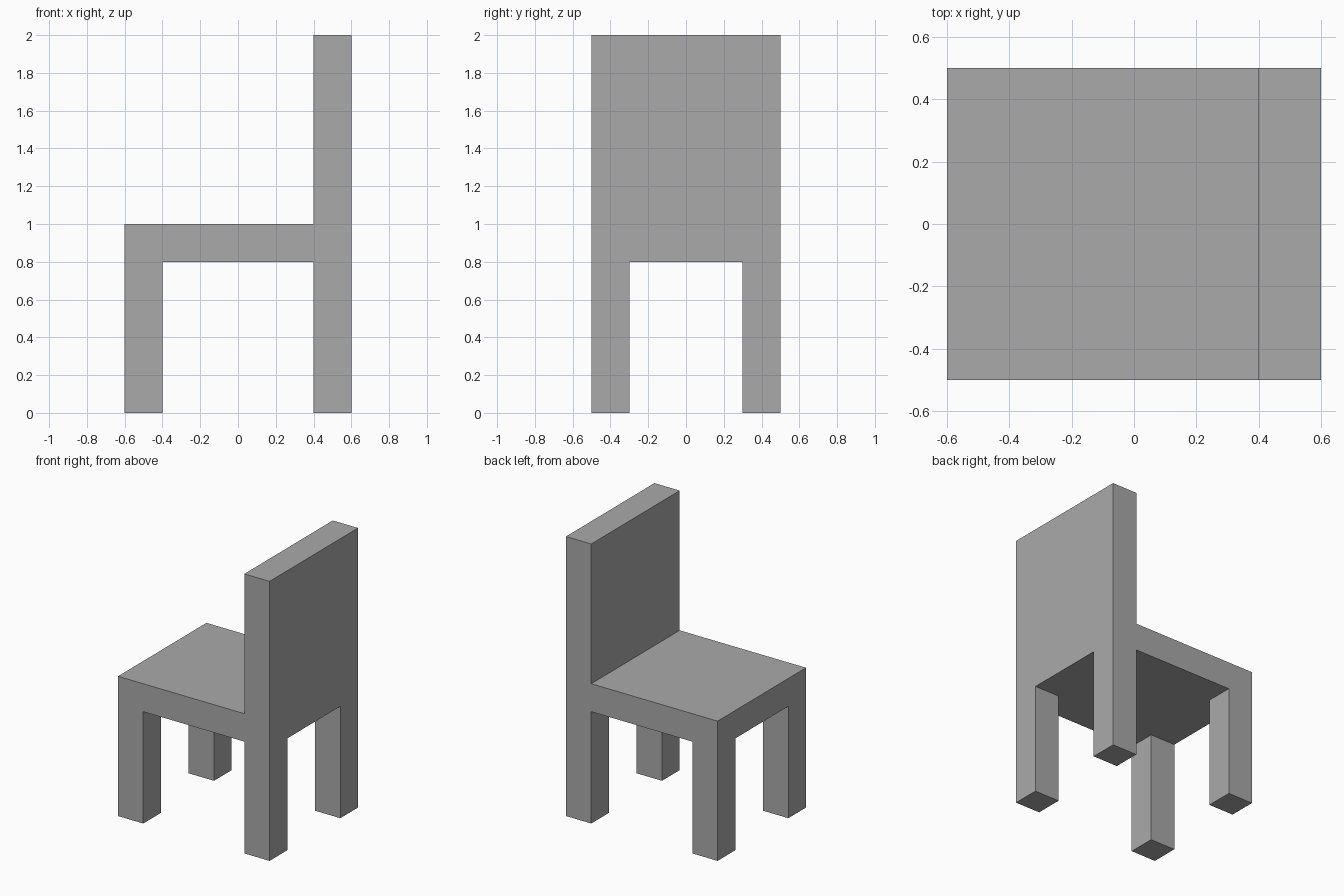
import bpy
import bmesh
from mathutils import Vector

if "Cube" in bpy.data.objects:
    bpy.data.objects.remove(bpy.data.objects["Cube"])

grey = bpy.data.materials.new("grey")
grey.diffuse_color = (0.4, 0.4, 0.4, 1)
grey.use_nodes = True
grey.node_tree.nodes["Principled BSDF"].inputs["Base Color"].default_value = grey.diffuse_color

XS = (-0.6, -0.4, 0.4, 0.6)
YS = (-0.5, -0.3, 0.3, 0.5)
bm = bmesh.new()


def extrude(faces, dz):
    """Extrude a face region along z and return its new cap faces."""
    geom = bmesh.ops.extrude_face_region(bm, geom=faces)["geom"]
    verts = [g for g in geom if isinstance(g, bmesh.types.BMVert)]
    bmesh.ops.translate(bm, verts=verts, vec=Vector((0, 0, dz)))
    bmesh.ops.delete(bm, geom=[f for f in faces if f.is_valid], context='FACES_ONLY')
    return [g for g in geom if isinstance(g, bmesh.types.BMFace)]


# Seat slab: 3 x 3 cells, with leg-sized corners
for z in (0.8, 1.0):
    grid = [[bm.verts.new((x, y, z)) for y in YS] for x in XS]
    for i in range(3):
        for j in range(3):
            bm.faces.new((grid[i][j], grid[i + 1][j],
                          grid[i + 1][j + 1], grid[i][j + 1]))
bmesh.ops.bridge_loops(bm, edges=[e for e in bm.edges if e.is_boundary])


def cells(z, test):
    return [f for f in bm.faces
            if all(abs(v.co.z - z) < 1e-4 for v in f.verts)
            and test(f.calc_center_median())]


# Backrest rises from the +x strip
extrude(cells(1.0, lambda c: c.x > 0.4), 1.0)

# Four legs drop from the corners
extrude(cells(0.8, lambda c: abs(c.x) > 0.4 and abs(c.y) > 0.3), -0.8)

# Merge flat regions and finish
bmesh.ops.recalc_face_normals(bm, faces=bm.faces[:])
bmesh.ops.dissolve_limit(bm, angle_limit=0.01, verts=bm.verts[:], edges=bm.edges[:])
mesh = bpy.data.meshes.new("chair")
bm.to_mesh(mesh)
bm.free()
mesh.materials.append(grey)
bpy.context.collection.objects.link(bpy.data.objects.new("chair", mesh))
